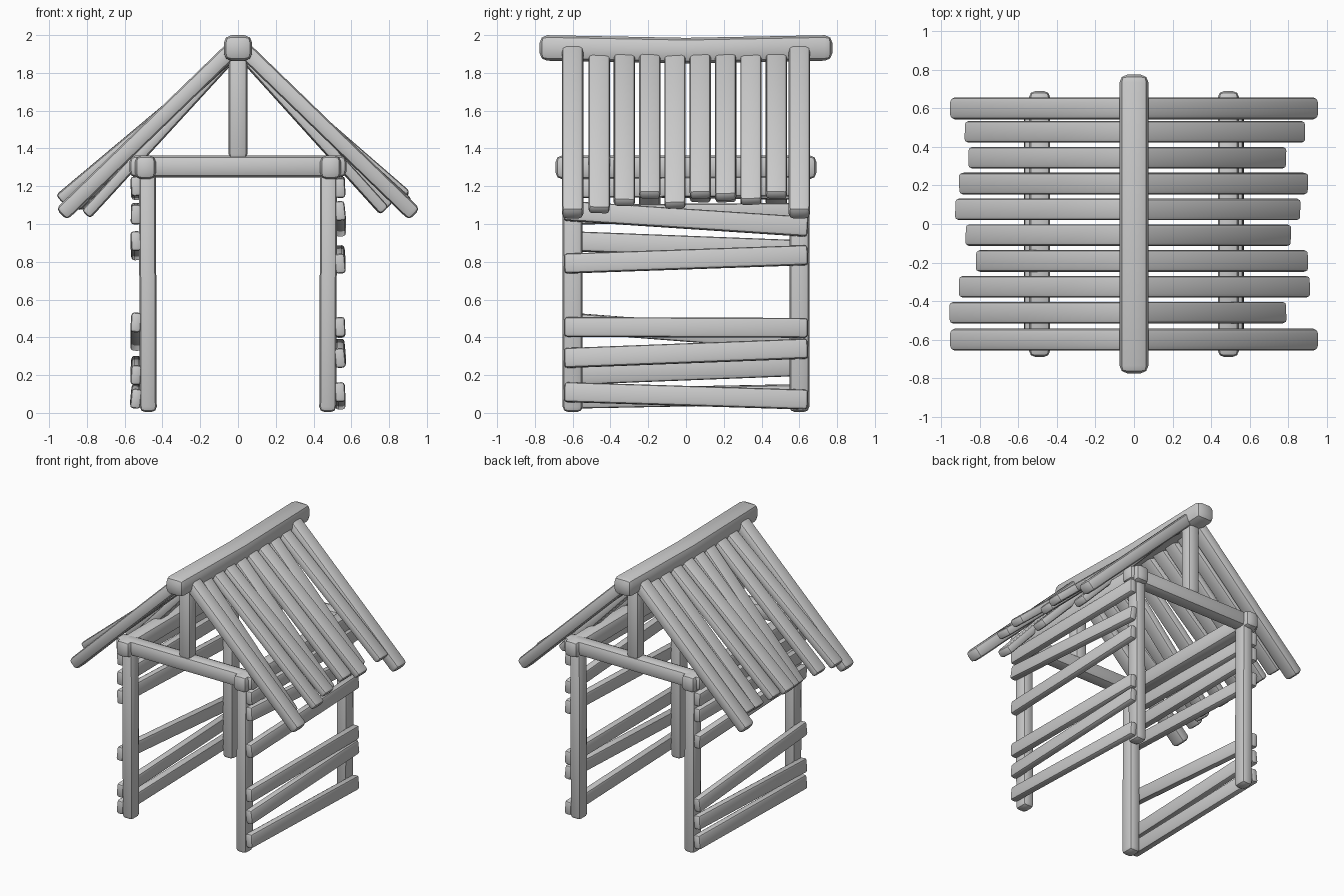
import bpy
import bmesh
import random
from mathutils import Vector, Matrix

random.seed(4)
cube = bpy.data.objects.get("Cube")
if cube:
    bpy.data.objects.remove(cube, do_unlink=True)

GREY = (0.6, 0.6, 0.6, 1)
wood = bpy.data.materials.new("plain grey wood")
wood.use_nodes = True
wood.diffuse_color = GREY
wood.node_tree.nodes["Principled BSDF"].inputs["Base Color"].default_value = GREY


def log(name, start, end, side, width, depth, twist=0, sag=0):
    """Chamfered log from start to end; width runs along the side direction."""
    start, end = Vector(start), Vector(end)
    along = (end - start).normalized()
    side = Vector(side)
    side = (side - along * side.dot(along)).normalized()
    third = along.cross(side)
    bm = bmesh.new()
    bmesh.ops.create_cube(bm, size=1)
    bmesh.ops.scale(bm, vec=(width, depth, (end - start).length), verts=bm.verts)
    bmesh.ops.bevel(bm, geom=bm.edges[:], offset=min(width, depth) * 0.3,
                    segments=2, profile=0.5, affect='EDGES')
    # Middle loop lets a log sag
    if sag:
        cut = bmesh.ops.bisect_plane(bm, geom=bm.verts[:] + bm.edges[:] + bm.faces[:],
                                     plane_co=(0, 0, 0), plane_no=(0, 0, 1))
        ring = [g for g in cut["geom_cut"] if isinstance(g, bmesh.types.BMVert)]
    basis = Matrix((side, third, along)).transposed().to_4x4()
    turn = Matrix.Rotation(twist, 4, 'Z')
    bm.transform(Matrix.Translation((start + end) / 2) @ basis @ turn)
    if sag:
        bmesh.ops.translate(bm, verts=ring, vec=(0, 0, -sag))
    mesh = bpy.data.meshes.new(name)
    bm.to_mesh(mesh)
    bm.free()
    mesh.materials.append(wood)
    obj = bpy.data.objects.new(name, mesh)
    bpy.context.collection.objects.link(obj)
    bpy.ops.object.select_all(action='DESELECT')
    obj.select_set(True)
    bpy.context.view_layer.objects.active = obj
    bpy.ops.object.shade_smooth_by_angle(angle=0.7)
    return obj


X, Y, Z = (1, 0, 0), (0, 1, 0), (0, 0, 1)

# Frame: corner posts, eave beams, cross beams and king posts
for sx, side in ((1, "left"), (-1, "right")):
    for sy, end in ((-1, "front"), (1, "back")):
        log(f"{end}_{side}_post", (sx * .475, sy * .6, .005), (sx * .48, sy * .6, 1.3), X, .09, .105)
    log(f"{side}_eave_beam", (sx * .49, -.69, 1.3), (sx * .49, .69, 1.3), X, .11, .125)
for sy, end in ((-1, "front"), (1, "back")):
    log(f"{end}_cross_beam", (-.575, sy * .6, 1.305), (.575, sy * .6, 1.305), Y, .11, .115)
    log(f"{end}_king_post", (0, sy * .6, 1.34), (0, sy * .6, 1.92), X, .1, .1)

# Ridge
log("ridge_beam", (0, -.775, 1.932), (0, .775, 1.932), X, .15, .135, sag=.014)

# Wall rails: front height and back height of each
left_rails = ((.11, .07), (.29, .34), (.455, .45), (.79, .835), (1.07, .985), (1.19, 1.2))
right_rails = ((.075, .1), (.2, .25), (.48, .38), (.91, .86), (1.05, 1.06), (1.2, 1.18))
for sx, side, rails in ((1, "left", left_rails), (-1, "right", right_rails)):
    for i, (front, back) in enumerate(rails):
        log(f"{side}_wall_rail_{i + 1}", (sx * .54, -.645, front), (sx * .54, .645, back),
            Z, .105, .055, twist=random.uniform(-.12, .12))

# Roof poles: outer reach and lowest height of each, front to back
left_poles = ((.8, 1.04), (.925, 1.08), (.915, 1.12), (.825, 1.065),
              (.875, 1.12), (.915, 1.11), (.8, 1.085), (.9, 1.12))
right_poles = ((.97, 1.1), (.92, 1.08), (.83, 1.02), (.885, 1.06),
               (.94, 1.1), (.92, 1.1), (.87, 1.06), (.89, 1.08))
for sx, side, poles in ((1, "left", left_poles), (-1, "right", right_poles)):
    for sy, end in ((-1, "front"), (1, "back")):
        log(f"{end}_{side}_gable_rafter", (sx * .02, sy * .6, 1.935), (sx * .935, sy * .6, 1.05),
            Y, .115, .085)
    for i, (reach, low) in enumerate(poles):
        y = -.46 + i * .134
        log(f"{side}_roof_pole_{i + 1}", (sx * .02, y, 1.905), (sx * (reach - .025), y, low + .03),
            Y, .112, .06, twist=random.uniform(-.06, .06))
